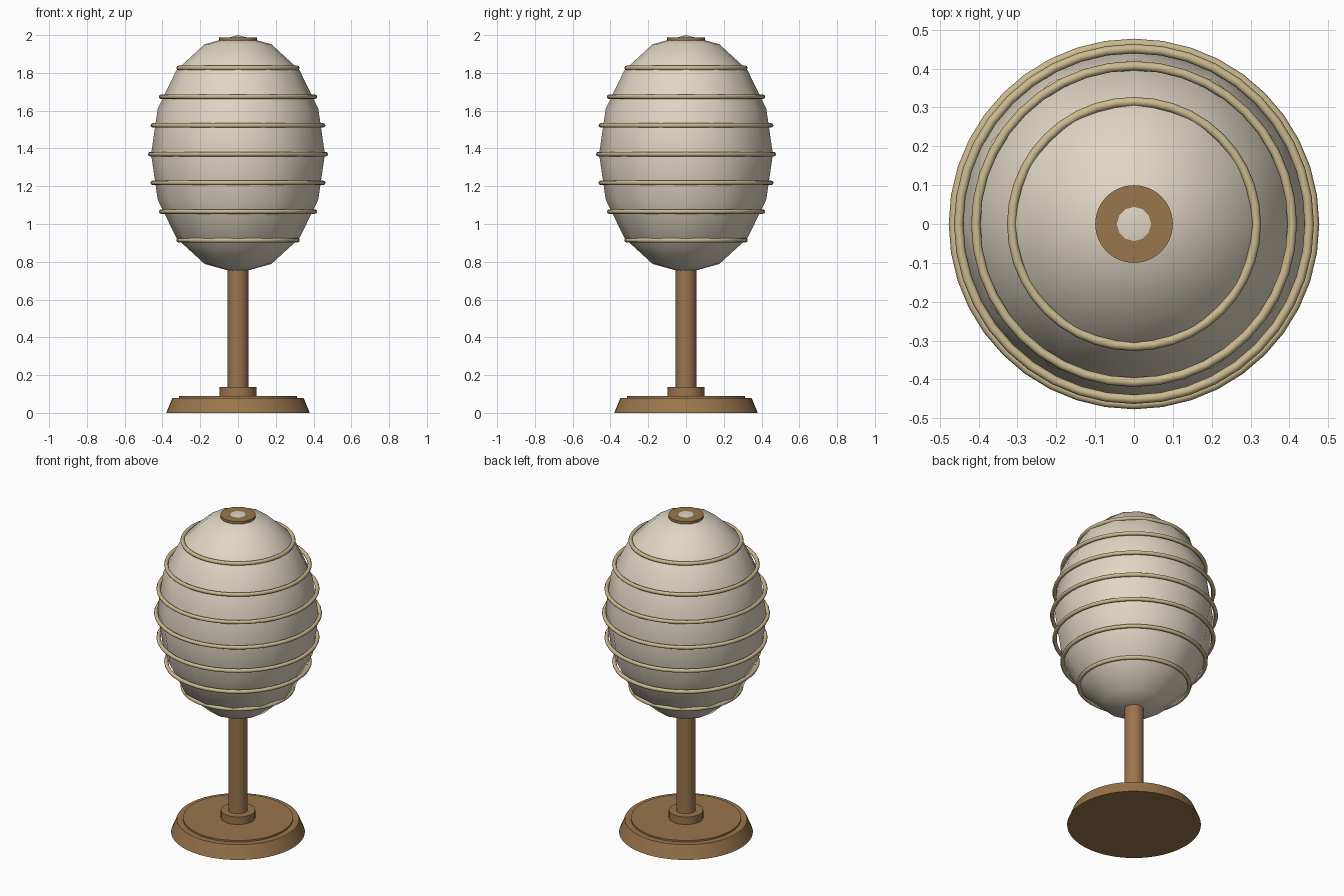
import bpy, math

if "Cube" in bpy.data.objects:
    bpy.data.objects.remove(bpy.data.objects["Cube"])


def material(name, rgb):
    m = bpy.data.materials.new(name)
    m.diffuse_color = (*rgb, 1)
    m.use_nodes = True
    m.node_tree.nodes["Principled BSDF"].inputs["Base Color"].default_value = m.diffuse_color
    return m


WOOD = material("brown wood", (0.32, 0.18, 0.073))
PAPER = material("cream paper", (0.74, 0.67, 0.55))
CANE = material("tan cane", (0.60, 0.49, 0.275))


def finish(name, mat, angle=30):
    o = bpy.context.object
    o.name = name
    o.data.materials.append(mat)
    bpy.ops.object.shade_smooth_by_angle(angle=math.radians(angle))
    return o


def disc(name, r_low, r_high, z0, z1, sides=32):
    bpy.ops.mesh.primitive_cone_add(vertices=sides, radius1=r_low, radius2=r_high,
                                    depth=z1 - z0, location=(0, 0, (z0 + z1) / 2))
    return finish(name, WOOD)


# Turned wooden stand
disc("base", 0.38, 0.347, 0, 0.08, 48)
disc("base_top", 0.312, 0.312, 0.07, 0.09, 48)
disc("collar", 0.098, 0.098, 0.085, 0.138)
disc("post", 0.055, 0.055, 0.09, 0.80, 24)

# Faceted paper shade, softly shaded
CENTRE, WIDE, TALL = 1.37, 0.46, 0.63
bpy.ops.mesh.primitive_uv_sphere_add(segments=12, ring_count=8, radius=1,
                                     location=(0, 0, CENTRE))
bpy.context.object.scale = (WIDE, WIDE, TALL)
bpy.ops.object.transform_apply(location=False, rotation=False, scale=True)
finish("shade", PAPER, 40)

# Cap around the tip of the shade
disc("cap", 0.1, 0.1, 1.966, 1.988)

# Seven cane hoops following the curve of the shade
for i in range(-3, 4):
    dz = i * 0.152
    r = 0.465 * math.sqrt(1 - (dz / TALL) ** 2)
    if abs(i) == 3:
        r -= 0.006
    bpy.ops.mesh.primitive_torus_add(major_segments=40, minor_segments=8, major_radius=r,
                                     minor_radius=0.012, location=(0, 0, CENTRE + dz))
    finish("hoop_%d" % (i + 4), CANE, 60)
